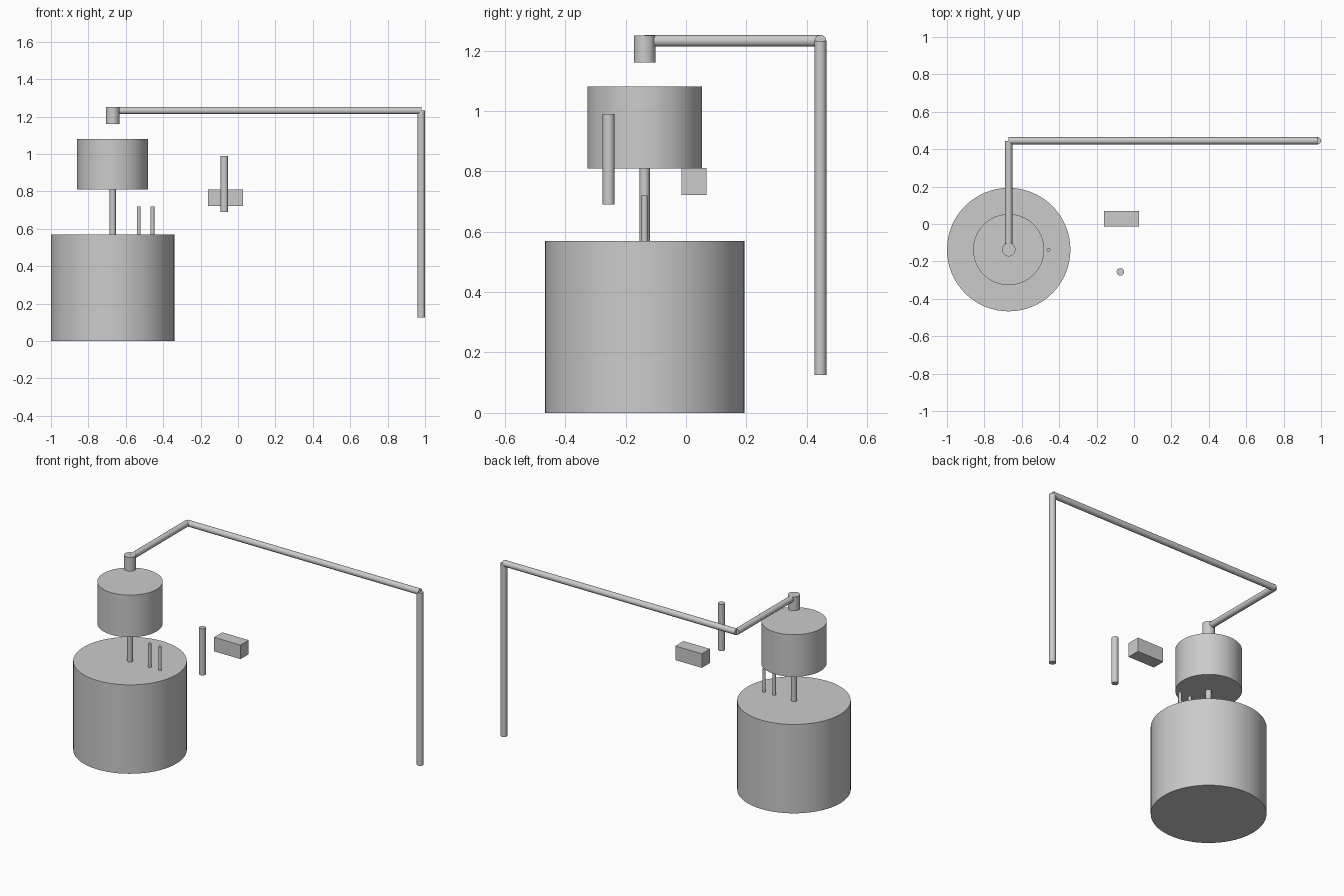
import bpy
import math
from mathutils import Vector

if "Cube" in bpy.data.objects:
    bpy.data.objects.remove(bpy.data.objects["Cube"], do_unlink=True)

GREY = (0.6, 0.6, 0.6, 1.0)
metal = bpy.data.materials.new("plain_grey")
metal.use_nodes = True
metal.diffuse_color = GREY
metal.node_tree.nodes["Principled BSDF"].inputs["Base Color"].default_value = GREY


def finish(name):
    obj = bpy.context.object
    obj.name = name
    obj.data.materials.append(metal)
    return obj


def tube(name, start, end, radius, sides=16):
    """Closed cylinder running from start to end."""
    a, b = Vector(start), Vector(end)
    axis = b - a
    bpy.ops.mesh.primitive_cylinder_add(
        vertices=sides, radius=radius, depth=axis.length, location=(a + b) / 2,
        rotation=axis.to_track_quat("Z", "Y").to_euler())
    finish(name)
    bpy.ops.object.shade_smooth_by_angle(angle=math.radians(40))


def upright(name, x, y, low, high, radius, sides=16):
    tube(name, (x, y, low), (x, y, high), radius, sides)


# Stacked vessels on one shared axis
CX, CY = -0.67, -0.137
upright("lower_tank", CX, CY, 0, 0.57, 0.33, 64)
upright("connecting_stem", CX, CY, 0.57, 0.81, 0.017)
upright("upper_tank", CX, CY, 0.81, 1.08, 0.19, 64)
upright("pipe_cap", CX, CY, 1.16, 1.25, 0.036, 32)

# Two thin probes standing on the lower tank
for side, x in (("inner", -0.53), ("outer", -0.457)):
    upright(side + "_probe", x, CY, 0.57, 0.72, 0.01)

# Overhead pipe run with a long drop at the far end
PX, PY, PZ, PR = 0.98, 0.445, 1.232, 0.0195
tube("short_pipe", (CX, CY, PZ), (CX, PY, PZ), PR)
tube("long_pipe", (CX, PY, PZ), (PX, PY, PZ), PR)
upright("drop_pipe", PX, PY, 0.125, PZ, 0.02)

# Free-standing rod and block
upright("loose_rod", -0.073, -0.256, 0.69, 0.99, 0.02)
bpy.ops.mesh.primitive_cube_add(size=1, location=(-0.066, 0.027, 0.766))
block = finish("control_block")
block.scale = (0.188, 0.083, 0.09)
